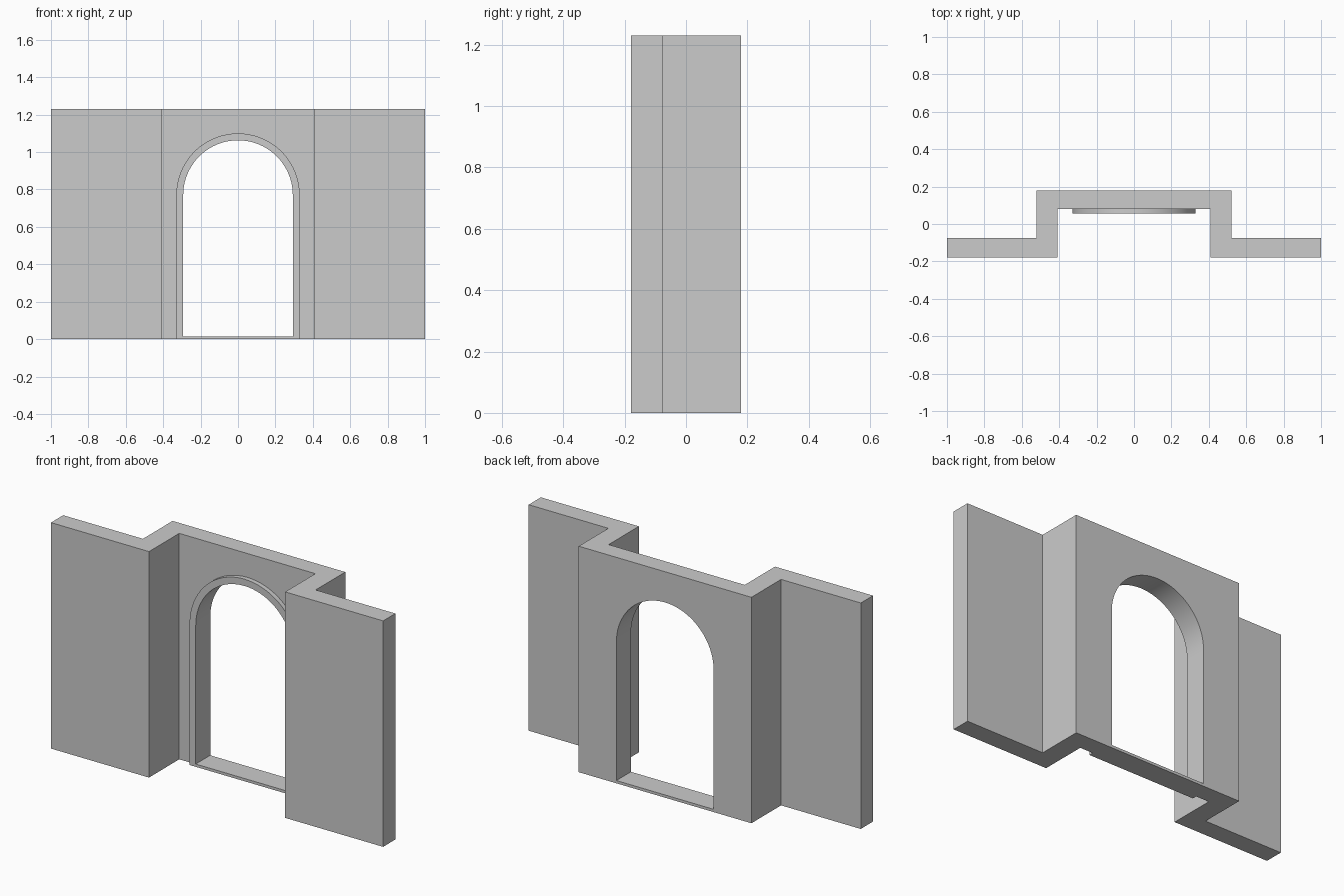
import bpy, bmesh, math

if "Cube" in bpy.data.objects:
    bpy.data.objects.remove(bpy.data.objects["Cube"])

HEIGHT = 1.23
SPRING = 0.77      # height where the arch curve starts
SEGMENTS = 40


def prism(name, points, offset):
    """Extrude a closed outline of 3D points by an offset vector."""
    bm = bmesh.new()
    face = bm.faces.new([bm.verts.new(p) for p in points])
    geom = bmesh.ops.extrude_face_region(bm, geom=[face])["geom"]
    bmesh.ops.translate(bm, vec=offset,
                        verts=[g for g in geom if isinstance(g, bmesh.types.BMVert)])
    bmesh.ops.recalc_face_normals(bm, faces=bm.faces)
    mesh = bpy.data.meshes.new(name)
    bm.to_mesh(mesh)
    bm.free()
    obj = bpy.data.objects.new(name, mesh)
    bpy.context.collection.objects.link(obj)
    return obj


def arch(name, radius, bottom, y0, y1):
    """Round-headed arch block running from y0 to y1."""
    pts = [(-radius, y0, bottom), (radius, y0, bottom)]
    for i in range(SEGMENTS + 1):
        a = math.pi * i / SEGMENTS
        pts.append((radius * math.cos(a), y0, SPRING + radius * math.sin(a)))
    return prism(name, pts, (0, y1 - y0, 0))


# Stepped wall: right half of the plan, mirrored to the left
front = [(0.41, 0.08), (0.41, -0.18), (1.0, -0.18)]
back = [(1.0, -0.075), (0.52, -0.075), (0.52, 0.18)]
half = front + back
plan = half + [(-x, y) for x, y in reversed(half)]
wall = prism("recessed_wall", [(x, y, 0) for x, y in plan], (0, 0, HEIGHT))

# Raised trim around the doorway, including its low threshold
trim = arch("arch_trim", 0.33, 0, 0.055, 0.08)

# Doorway opening cut through wall and trim
cutter = arch("doorway_cutter", 0.293, 0.015, -0.02, 0.3)
cutter.hide_render = True

for obj in (wall, trim):
    mod = obj.modifiers.new("doorway", "BOOLEAN")
    mod.operation = "DIFFERENCE"
    mod.solver = "EXACT"
    mod.object = cutter
    bpy.ops.object.select_all(action="DESELECT")
    obj.select_set(True)
    bpy.context.view_layer.objects.active = obj
    bpy.ops.object.modifier_apply(modifier=mod.name)
    bpy.ops.object.shade_smooth_by_angle(angle=math.radians(30))

bpy.data.objects.remove(cutter, do_unlink=True)
